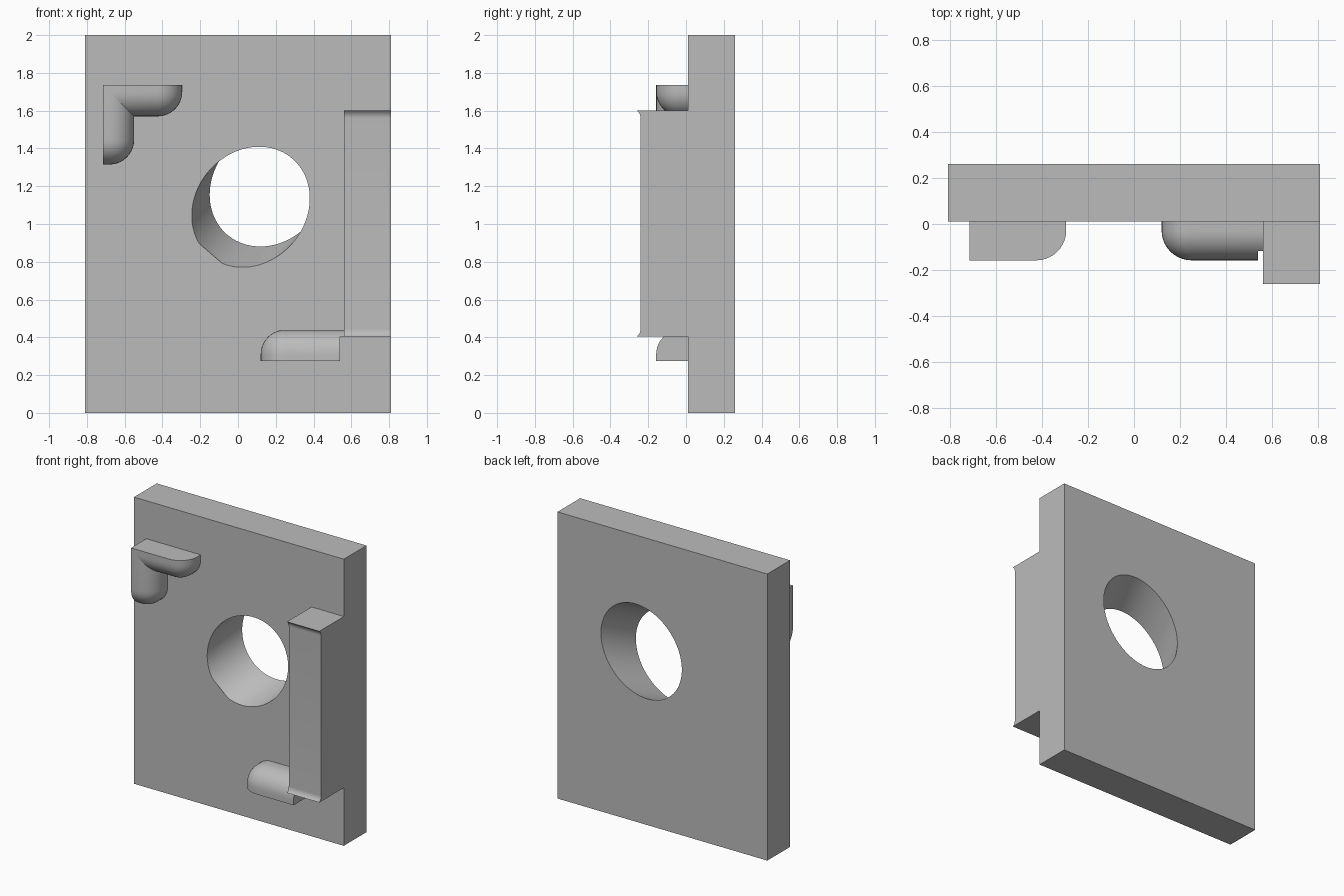
import bpy, bmesh, math
from mathutils import Vector, Matrix

if "Cube" in bpy.data.objects:
    bpy.data.objects.remove(bpy.data.objects["Cube"])

FRONT = 0.01          # y of the plate's front face
W, D, R = 0.165, 0.168, 0.13   # clip arm width, depth, rounding

grey = bpy.data.materials.new("light grey")
grey.diffuse_color = (0.5, 0.5, 0.5, 1)
grey.use_nodes = True
grey.node_tree.nodes["Principled BSDF"].inputs["Base Color"].default_value = grey.diffuse_color


def add(name, bm):
    bmesh.ops.recalc_face_normals(bm, faces=bm.faces)
    me = bpy.data.meshes.new(name)
    bm.to_mesh(me)
    bm.free()
    me.materials.append(grey)
    ob = bpy.data.objects.new(name, me)
    bpy.context.collection.objects.link(ob)
    return ob


def smooth(ob):
    bpy.ops.object.select_all(action='DESELECT')
    ob.select_set(True)
    bpy.context.view_layer.objects.active = ob
    bpy.ops.object.shade_smooth_by_angle(angle=math.radians(30))


def box(bm, lo, hi):
    vs = bmesh.ops.create_cube(bm, size=1)["verts"]
    for v in vs:
        v.co = Vector([(a + b) / 2 + c * (b - a) for a, b, c in zip(lo, hi, v.co)])


def extrude_x(name, profile, x0, x1):
    bm = bmesh.new()
    f = bm.faces.new([bm.verts.new((x0, y, z)) for y, z in profile])
    new = bmesh.ops.extrude_face_region(bm, geom=[f])["geom"]
    bmesh.ops.translate(bm, vec=(x1 - x0, 0, 0),
                        verts=[g for g in new if isinstance(g, bmesh.types.BMVert)])
    return add(name, bm)


def arm_bmesh():
    # arm runs along +x and hangs down from z = 0, its free end rounded
    bm = bmesh.new()
    corner = Vector((0.42, FRONT - D, -W))
    box(bm, (0, FRONT - D, -W), (0.42, FRONT, 0))
    v = min(bm.verts, key=lambda q: (q.co - corner).length)
    bmesh.ops.bevel(bm, geom=list(v.link_edges), offset=R, offset_type='OFFSET',
                    segments=10, profile=0.5, affect='EDGES')
    return bm


# plate with a slanted round hole
bm = bmesh.new()
box(bm, (-0.81, FRONT, 0), (0.81, 0.26, 2))
plate = add("plate", bm)

axis = Vector((0.095, 0.25, 0.11)).normalized()
start = Vector((0.0675, FRONT, 1.09)) - 0.163 * axis
bm = bmesh.new()
bmesh.ops.create_cone(bm, cap_ends=True, segments=96, radius1=0.292, radius2=0.292, depth=1.0,
                      matrix=Matrix.Translation(start + axis * 0.5)
                      @ axis.to_track_quat('Z', 'Y').to_matrix().to_4x4())
cutter = add("hole_cutter", bm)
cutter.hide_render = True
mod = plate.modifiers.new("hole", 'BOOLEAN')
mod.operation = 'DIFFERENCE'
mod.solver = 'EXACT'
mod.object = cutter
bpy.context.view_layer.objects.active = plate
bpy.ops.object.modifier_apply(modifier="hole")
bpy.data.objects.remove(cutter)
smooth(plate)

# side rail with flared ends
flare = []
for i in range(8):
    a = math.asin(0.8) * i / 7
    flare.append((-0.24 - 0.05 * (1 - math.cos(a)), 0.56 + 0.05 * math.sin(a)))
top = [(y, z + 1) for y, z in flare]
bottom = [(y, 2.005 - z - 1 + 0.0) for y, z in reversed(flare)]
rail = extrude_x("side_rail", [(FRONT, 0.405)] + bottom + top + [(FRONT, 1.6)], 0.56, 0.81)
smooth(rail)

# upper corner clip: two mitred arms
for name, swap in (("corner_clip_top_arm", False), ("corner_clip_side_arm", True)):
    bm = arm_bmesh()
    res = bmesh.ops.bisect_plane(bm, geom=bm.verts[:] + bm.edges[:] + bm.faces[:],
                                 plane_co=(0, 0, 0), plane_no=(-1, 0, -1), clear_outer=True)
    for v in bm.verts:
        x, y, z = v.co
        if swap:
            x, z = -z, -x
        v.co = (x - 0.715, y, z + 1.735)
    smooth(add(name, bm))

# lower clip: same arm turned half round
bm = arm_bmesh()
for v in bm.verts:
    v.co = (0.54 - v.co.x, v.co.y, 0.275 - v.co.z)
smooth(add("lower_clip", bm))

# short bridge between lower clip and rail
arc = []
for i in range(7):
    a = math.radians(90 - 43 * i / 6)
    arc.append((FRONT - D + R - R * math.cos(a), 0.44 - R + R * math.sin(a)))
arc[-1] = (arc[-1][0], 0.405)
smooth(extrude_x("clip_bridge", [(FRONT, 0.405), (FRONT, 0.44)] + arc, 0.54, 0.56))
